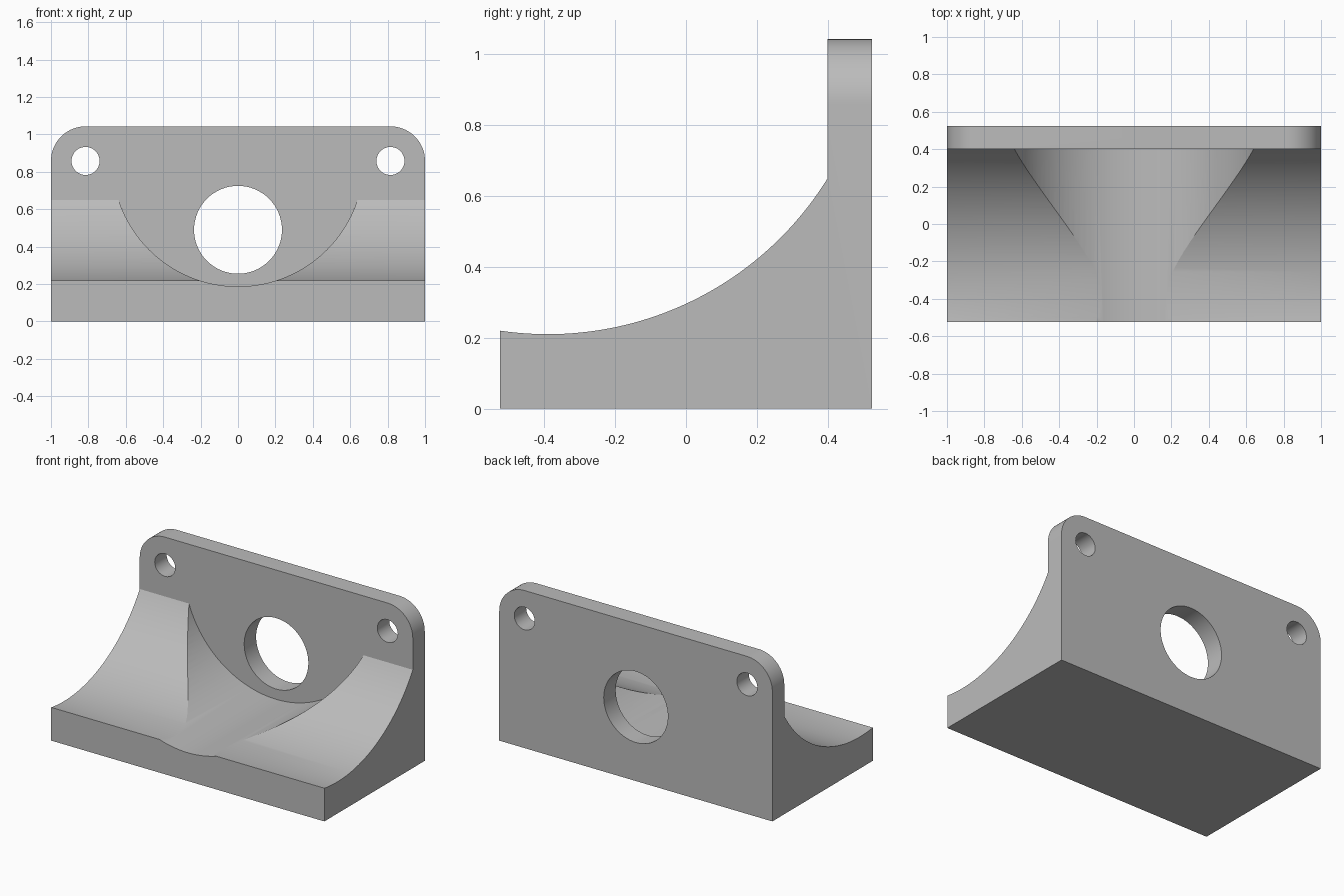
import bpy, bmesh, math
from mathutils import Matrix

cube = bpy.data.objects.get("Cube")
if cube:
    bpy.data.objects.remove(cube, do_unlink=True)

FRONT, PLATE_FACE, BACK, TOP = -0.525, 0.4, 0.525, 1.043
CORNER = 0.185

grey = bpy.data.materials.new("plain_grey")
grey.use_nodes = True
grey.diffuse_color = (0.5, 0.5, 0.5, 1)
grey.node_tree.nodes["Principled BSDF"].inputs["Base Color"].default_value = (0.5, 0.5, 0.5, 1)


def add_object(name, bm):
    bmesh.ops.recalc_face_normals(bm, faces=bm.faces)
    mesh = bpy.data.meshes.new(name)
    bm.to_mesh(mesh)
    bm.free()
    mesh.materials.append(grey)
    obj = bpy.data.objects.new(name, mesh)
    bpy.context.collection.objects.link(obj)
    return obj


def cylinder_cutter(name, x, z, radius, y0, y1, segments):
    bm = bmesh.new()
    place = Matrix.Translation((x, (y0 + y1) / 2, z)) @ Matrix.Rotation(math.pi / 2, 4, 'X')
    bmesh.ops.create_cone(bm, cap_ends=True, segments=segments, radius1=radius,
                          radius2=radius, depth=y1 - y0, matrix=place)
    obj = add_object(name, bm)
    obj.hide_render = True
    return obj


# Side profile: block with a concave sweep rising to the upright plate
arc_y, arc_r = -0.39, 0.929
arc_z = 0.21 + arc_r
profile = [(BACK, 0), (BACK, TOP), (PLATE_FACE, TOP)]
steps = 48
start = math.asin((PLATE_FACE - arc_y) / arc_r)
end = math.asin((FRONT - arc_y) / arc_r)
for i in range(steps + 1):
    a = start + (end - start) * i / steps
    profile.append((arc_y + arc_r * math.sin(a), arc_z - arc_r * math.cos(a)))
profile.append((FRONT, 0))

bm = bmesh.new()
side = bm.faces.new([bm.verts.new((-1, y, z)) for y, z in profile])
swept = bmesh.ops.extrude_face_region(bm, geom=[side])["geom"]
bmesh.ops.translate(bm, vec=(2, 0, 0),
                    verts=[v for v in swept if isinstance(v, bmesh.types.BMVert)])
bmesh.ops.recalc_face_normals(bm, faces=bm.faces)

# Rounded upper corners of the plate
corners = [e for e in bm.edges
           if all(v.co.z > TOP - 0.001 for v in e.verts)
           and abs(e.verts[0].co.x - e.verts[1].co.x) < 0.001]
bmesh.ops.bevel(bm, geom=corners, offset=CORNER, segments=16, profile=0.5, affect='EDGES')
bracket = add_object("bracket", bm)

# Round channel in the sweep, central bore and two mounting holes
cutters = [
    cylinder_cutter("channel_cutter", 0, 0.859, 0.672, FRONT - 0.2, PLATE_FACE, 128),
    cylinder_cutter("bore_cutter", 0, 0.49, 0.235, 0.2, BACK + 0.2, 64),
]
for name, x in (("right", -0.815), ("left", 0.815)):
    cutters.append(cylinder_cutter(name + "_hole_cutter", x, 0.858, 0.075, 0.3, BACK + 0.2, 48))

bpy.ops.object.select_all(action='DESELECT')
bpy.context.view_layer.objects.active = bracket
bracket.select_set(True)
for cutter in cutters:
    mod = bracket.modifiers.new(cutter.name, 'BOOLEAN')
    mod.operation = 'DIFFERENCE'
    mod.solver = 'EXACT'
    mod.object = cutter
    bpy.ops.object.modifier_apply(modifier=mod.name)
    bpy.data.objects.remove(cutter, do_unlink=True)

bpy.ops.object.shade_smooth_by_angle(angle=math.radians(20))
